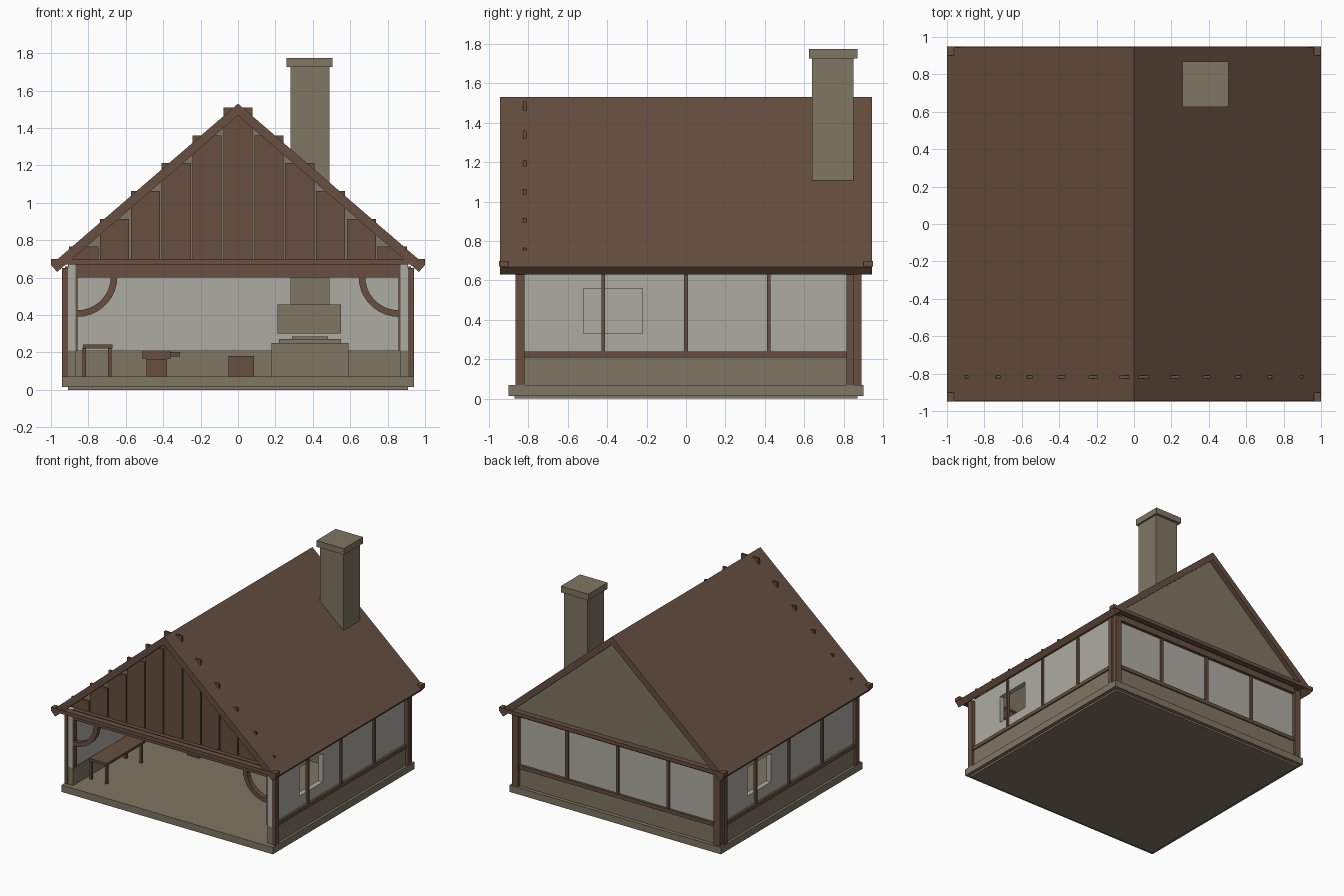
import bpy, bmesh, math

cube = bpy.data.objects.get("Cube")
if cube:
    bpy.data.objects.remove(cube, do_unlink=True)


def material(name, rgb):
    m = bpy.data.materials.new(name)
    m.use_nodes = True
    m.diffuse_color = (*rgb, 1)
    m.node_tree.nodes["Principled BSDF"].inputs["Base Color"].default_value = (*rgb, 1)
    return m


wood = material("brown wood", (0.135, 0.078, 0.051))
stone = material("tan stone", (0.215, 0.182, 0.124))
plaster = material("pale plaster", (0.42, 0.415, 0.365))


def finish(name, bm, mat):
    bmesh.ops.recalc_face_normals(bm, faces=bm.faces)
    mesh = bpy.data.meshes.new(name)
    bm.to_mesh(mesh)
    bm.free()
    mesh.materials.append(mat)
    ob = bpy.data.objects.new(name, mesh)
    bpy.context.collection.objects.link(ob)
    return ob


def box(name, x, y, z, mat):
    """Box from (low, high) pairs."""
    bm = bmesh.new()
    bmesh.ops.create_cube(bm, size=1)
    for v in bm.verts:
        v.co = [r[0] if c < 0 else r[1] for c, r in zip(v.co, (x, y, z))]
    return finish(name, bm, mat)


def prism(name, outline, y, mat):
    """Outline in x and z, extruded along y."""
    bm = bmesh.new()
    face = bm.faces.new([bm.verts.new((px, y[0], pz)) for px, pz in outline])
    ext = bmesh.ops.extrude_face_region(bm, geom=[face])
    for v in ext["geom"]:
        if isinstance(v, bmesh.types.BMVert):
            v.co.y = y[1]
    return finish(name, bm, mat)


def side(s, a, b):
    """Range a..b on the side s of the middle."""
    return tuple(sorted((s * a, s * b)))


def wall_with_window(name, x, y, z, wy, wz, mat):
    bm = bmesh.new()
    def ring(yy, zz):
        return [bm.verts.new((x[0], yy[i], zz[j])) for i, j in ((0, 0), (1, 0), (1, 1), (0, 1))]
    outer, inner = ring(y, z), ring(wy, wz)
    faces = [bm.faces.new((outer[i], outer[(i + 1) % 4], inner[(i + 1) % 4], inner[i])) for i in range(4)]
    ext = bmesh.ops.extrude_face_region(bm, geom=faces)
    for v in ext["geom"]:
        if isinstance(v, bmesh.types.BMVert):
            v.co.x = x[1]
    return finish(name, bm, mat)


# Foundation and floor
box("footing", (-0.91, 0.91), (-0.87, 0.87), (0, 0.015), stone)
box("floor_slab", (-0.94, 0.94), (-0.9, 0.9), (0.015, 0.07), stone)

# Side walls, each with an open window, posts and rail
for s, label in ((1, "left"), (-1, "right")):
    box(label + "_base_wall", side(s, 0.865, 0.92), (-0.86, 0.86), (0.07, 0.21), stone)
    window = (-0.52, -0.22) if s > 0 else (0.22, 0.52)
    wall_with_window(label + "_wall", side(s, 0.87, 0.91), (-0.86, 0.86), (0.21, 0.67),
                     window, (0.33, 0.56), plaster)
    box(label + "_rail", side(s, 0.9, 0.93), (-0.82, 0.82), (0.21, 0.24), wood)
    for i in (-1, 0, 1):
        box(label + "_stud", side(s, 0.9, 0.925), (0.42 * i - 0.01, 0.42 * i + 0.01), (0.24, 0.66), wood)
    box(label + "_front_post", side(s, 0.91, 0.94), (-0.865, -0.82), (0.07, 0.65), wood)
    box(label + "_rear_post", side(s, 0.905, 0.94), (0.815, 0.85), (0.07, 0.65), wood)
    box(label + "_corner_post", side(s, 0.87, 0.925), (0.85, 0.89), (0.07, 0.66), wood)
    box(label + "_door_lining", side(s, 0.857, 0.87), (-0.86, -0.82), (0.21, 0.6), wood)

    # Curved brace under the front beam
    arc = [math.radians(a) for a in range(0, 91, 10)]
    outline = [(s * (0.86 - r * math.cos(a)), 0.605 - r * math.sin(a))
               for r, angles in ((0.215, arc), (0.18, arc[::-1])) for a in angles]
    prism(label + "_brace", outline, (-0.86, -0.82), wood)

# Back wall
box("back_base_wall", (-0.89, 0.89), (0.81, 0.87), (0.07, 0.21), stone)
box("back_wall", (-0.89, 0.89), (0.82, 0.86), (0.21, 0.67), plaster)
box("back_rail", (-0.87, 0.87), (0.85, 0.88), (0.21, 0.24), wood)
for i in (-1, 0, 1):
    box("back_stud", (0.45 * i - 0.012, 0.45 * i + 0.012), (0.85, 0.875), (0.24, 0.66), wood)
box("back_top_beam", (-0.87, 0.87), (0.85, 0.885), (0.63, 0.68), wood)

# Front tie beam and the eave beams at both ends
box("front_tie_beam", (-0.87, 0.87), (-0.86, -0.8), (0.6, 0.68), wood)
for s, label in ((-1, "front"), (1, "back")):
    box(label + "_eave_beam", (-1, 1), side(s, 0.9, 0.95), (0.67, 0.7), wood)

# Roof shell with square-cut eaves
prism("roof", [(0, 1.53), (1, 0.668), (0.967, 0.63), (0, 1.467),
               (-0.967, 0.63), (-1, 0.668)], (-0.945, 0.945), wood)

# Gable walls
gable = [(-0.92, 0.68), (0.92, 0.68), (0, 1.48)]
prism("front_gable", gable, (-0.805, -0.78), stone)
prism("back_gable", gable, (0.87, 0.905), stone)

# Front gable boards, stepped up the slope
for i in range(-5, 6):
    top = 1.51 - 0.149 * abs(i)
    box("gable_board", (0.165 * i - 0.078, 0.165 * i + 0.078), (-0.826, -0.81), (0.68, top), wood)

# Fireplace and chimney
box("hearth", (0.18, 0.59), (0.48, 0.82), (0.07, 0.25), stone)
box("hearth_step", (0.22, 0.55), (0.52, 0.82), (0.25, 0.272), stone)
box("fire_bed", (0.29, 0.48), (0.56, 0.8), (0.272, 0.285), stone)
box("hood", (0.21, 0.55), (0.55, 0.84), (0.3, 0.455), stone)
box("chimney", (0.28, 0.49), (0.64, 0.85), (0.455, 1.73), stone)
box("chimney_cap", (0.26, 0.505), (0.625, 0.87), (1.725, 1.775), stone)

# Workbench
box("bench_top", (-0.83, -0.67), (-0.71, -0.23), (0.222, 0.242), wood)
for x in (-0.822, -0.686):
    for y in (-0.69, -0.25):
        box("bench_leg", (x - 0.009, x + 0.009), (y - 0.01, y + 0.01), (0.07, 0.225), wood)

# Anvil on its block, and a tub
box("anvil_block", (-0.49, -0.38), (0.05, 0.16), (0.07, 0.165), wood)
box("anvil_body", (-0.51, -0.36), (0.065, 0.145), (0.165, 0.21), wood)
box("anvil_horn", (-0.37, -0.31), (0.085, 0.125), (0.178, 0.203), wood)
box("tub", (-0.05, 0.085), (0.3, 0.43), (0.07, 0.18), wood)
